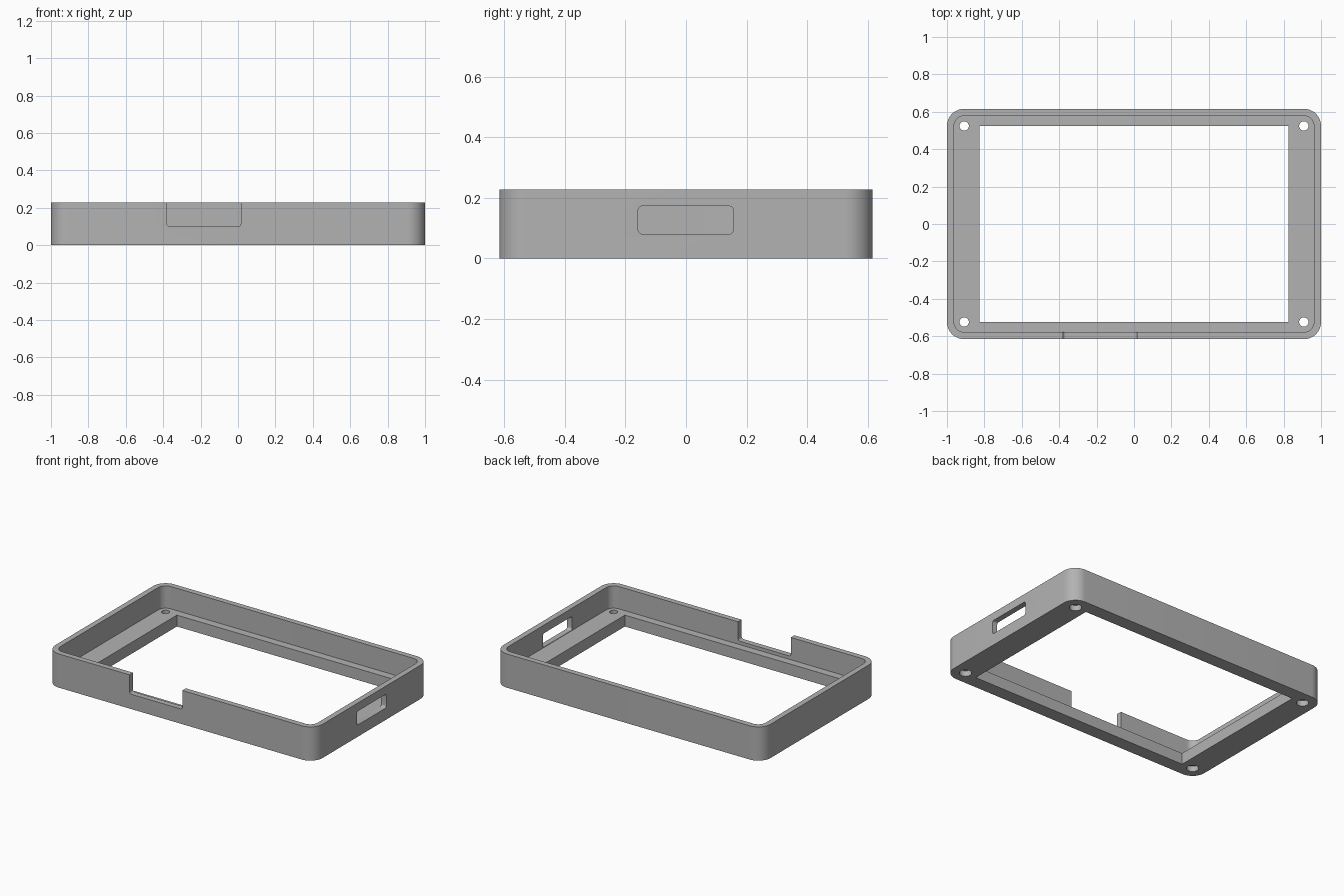
import bpy, bmesh, math
from mathutils import Matrix

if "Cube" in bpy.data.objects:
    bpy.data.objects.remove(bpy.data.objects["Cube"])

W, D, H = 1.0, 0.616, 0.228      # half width, half depth, height
WALL, FLOOR, R = 0.038, 0.077, 0.092

grey = bpy.data.materials.new("grey plastic")
grey.diffuse_color = (0.45, 0.45, 0.45, 1)
grey.use_nodes = True
grey.node_tree.nodes["Principled BSDF"].inputs["Base Color"].default_value = grey.diffuse_color


def prism(name, hx, hy, r, z0, z1, segs=12, matrix=None):
    """Extruded rounded rectangle, lying flat unless a matrix turns it."""
    bm = bmesh.new()
    pts = []
    for i, (sx, sy) in enumerate([(1, 1), (-1, 1), (-1, -1), (1, -1)]):
        for k in range(segs + 1 if r else 1):
            a = (i + k / segs) * math.pi / 2
            pts.append((sx * (hx - r) + r * math.cos(a), sy * (hy - r) + r * math.sin(a)))
    face = bm.faces.new([bm.verts.new((x, y, z0)) for x, y in pts])
    top = bmesh.ops.extrude_face_region(bm, geom=[face])["geom"]
    bmesh.ops.translate(bm, vec=(0, 0, z1 - z0),
                        verts=[v for v in top if isinstance(v, bmesh.types.BMVert)])
    if matrix:
        bm.transform(matrix)
    return finish(bm, name)


def cylinder(name, x, y, r, z0, z1):
    bm = bmesh.new()
    bmesh.ops.create_cone(bm, cap_ends=True, segments=32, radius1=r, radius2=r,
                          depth=z1 - z0, matrix=Matrix.Translation((x, y, (z0 + z1) / 2)))
    return finish(bm, name)


def finish(bm, name):
    bmesh.ops.recalc_face_normals(bm, faces=bm.faces)
    mesh = bpy.data.meshes.new(name)
    bm.to_mesh(mesh)
    bm.free()
    mesh.materials.append(grey)
    ob = bpy.data.objects.new(name, mesh)
    bpy.context.collection.objects.link(ob)
    return ob


# Rounded tray body
frame = prism("case_frame", W, D, R, 0, H)

# Upper recess and the window through the floor
cutters = [
    prism("recess_cutter", W - WALL, D - WALL, R - WALL, FLOOR, H + 0.1),
    prism("window_cutter", 0.825, 0.525, 0, -0.1, FLOOR + 0.05),
]

# Notch in the front wall, open at the top
cutters.append(prism("notch_cutter", 0.1975, 0.15, 0.015, -0.05, 0.05, 6,
                     Matrix.Translation((-0.1825, -D, 0.25)) @ Matrix.Rotation(math.pi / 2, 4, 'X')))

# Rounded port in the right wall
cutters.append(prism("port_cutter", 0.0465, 0.157, 0.015, -0.05, 0.05, 6,
                     Matrix.Translation((W, -0.001, 0.1265)) @ Matrix.Rotation(math.pi / 2, 4, 'Y')))

# Corner screw holes, with wider seats underneath
for sx in (-1, 1):
    for sy in (-1, 1):
        x, y = sx * (W - R), sy * (D - R)
        cutters.append(cylinder("screw_hole_cutter", x, y, 0.025, -0.1, FLOOR + 0.05))
        cutters.append(cylinder("screw_seat_cutter", x, y, 0.038, -0.1, 0.038))

for c in cutters:
    mod = frame.modifiers.new(c.name, 'BOOLEAN')
    mod.operation, mod.solver, mod.object = 'DIFFERENCE', 'EXACT', c
bpy.context.view_layer.objects.active = frame
frame.select_set(True)
for mod in list(frame.modifiers):
    bpy.ops.object.modifier_apply(modifier=mod.name)
for c in cutters:
    bpy.data.objects.remove(c)

bpy.ops.object.select_all(action='DESELECT')
frame.select_set(True)
bpy.ops.object.shade_smooth_by_angle(angle=math.radians(30))
